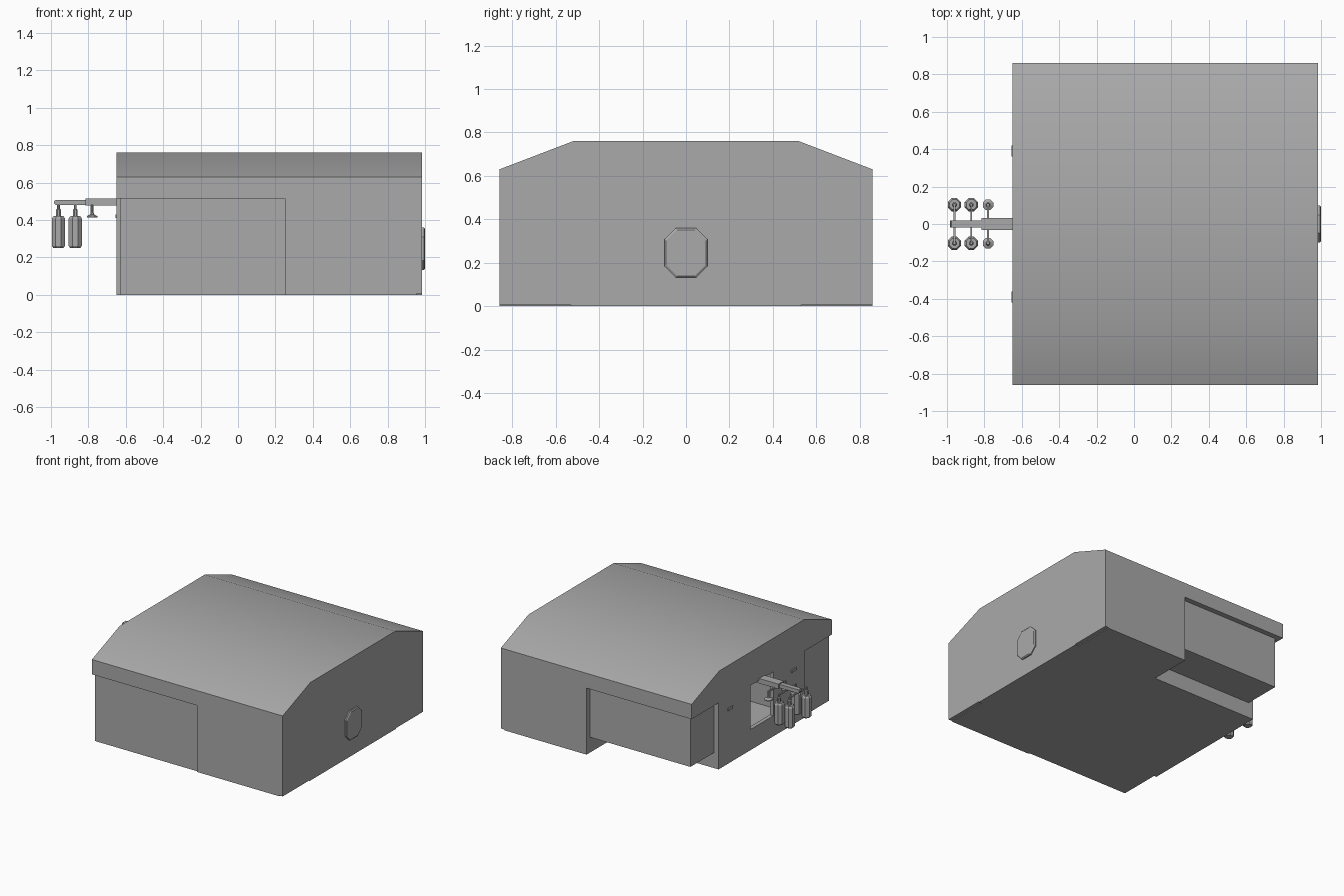
import bpy
import bmesh
import math

old = bpy.data.objects.get("Cube")
if old:
    bpy.data.objects.remove(old, do_unlink=True)

grey = bpy.data.materials.new("plain_grey")
grey.use_nodes = True
COLOUR = (0.4, 0.4, 0.4, 1)
grey.diffuse_color = COLOUR
grey.node_tree.nodes["Principled BSDF"].inputs["Base Color"].default_value = COLOUR


def finish(name, bm):
    bmesh.ops.recalc_face_normals(bm, faces=bm.faces)
    mesh = bpy.data.meshes.new(name)
    bm.to_mesh(mesh)
    bm.free()
    mesh.materials.append(grey)
    obj = bpy.data.objects.new(name, mesh)
    bpy.context.collection.objects.link(obj)
    return obj


def box(name, x, y, z):
    """Box from (min, max) ranges."""
    bm = bmesh.new()
    bmesh.ops.create_cube(bm, size=1)
    for v in bm.verts:
        v.co = [lo + (c + 0.5) * (hi - lo) for c, (lo, hi) in zip(v.co, (x, y, z))]
    return finish(name, bm)


def loft(name, rings):
    """Skin a list of matching closed rings and cap both ends."""
    bm = bmesh.new()
    loops = [[bm.verts.new(p) for p in ring] for ring in rings]
    n = len(loops[0])
    for a, b in zip(loops, loops[1:]):
        for i in range(n):
            j = (i + 1) % n
            bm.faces.new((a[i], a[j], b[j], b[i]))
    bm.faces.new(loops[0])
    bm.faces.new(loops[-1])
    return finish(name, bm)


def lathe(name, x, y, profile, sides=8):
    """Faceted turned part around a vertical axis; profile is (radius, z)."""
    angles = [math.tau * (i + 0.5) / sides for i in range(sides)]
    return loft(name, [[(x + r * math.cos(a), y + r * math.sin(a), z)
                        for a in angles] for r, z in profile])


def cut(target, cutter):
    mod = target.modifiers.new("cut", "BOOLEAN")
    mod.operation = "DIFFERENCE"
    mod.solver = "EXACT"
    mod.object = cutter
    bpy.context.view_layer.objects.active = target
    bpy.ops.object.modifier_apply(modifier=mod.name)
    bpy.data.objects.remove(cutter, do_unlink=True)


# Building shell with a flat-topped, sloping roof
LEFT, RIGHT = -0.65, 0.985
section = [(-0.86, 0), (0.86, 0), (0.86, 0.63), (0.52, 0.76), (-0.52, 0.76), (-0.86, 0.63)]
shell = loft("building_shell", [[(x, y, z) for y, z in section] for x in (LEFT, RIGHT)])

# Hollow room and the opening in its end wall
cut(shell, box("room_cutter", (-0.62, 0.95), (-0.5, 0.5), (0.015, 0.72)))
cut(shell, box("opening_cutter", (-0.8, -0.55), (-0.14, 0.14), (0.16, 0.5)))

# Corner bays and shallow notches under the far wall
for s in (-1, 1):
    cut(shell, box("bay_cutter", (-0.8, 0.25), sorted((s * 0.53, s * 1.0)), (-0.1, 0.515)))
    cut(shell, box("notch_cutter", (0.955, 1.1), sorted((s * 0.53, s * 1.0)), (-0.1, 0.006)))

bpy.ops.object.select_all(action="DESELECT")
shell.select_set(True)
bpy.context.view_layer.objects.active = shell
bpy.ops.object.shade_smooth_by_angle(angle=math.radians(30))

# Closed front bay and raised back bay
box("front_bay", (-0.63, 0.26), (-0.85, -0.52), (0, 0.52))
box("back_bay", (-0.612, 0.26), (0.52, 0.82), (0.12, 0.52))

# Eight-sided hatch on the left wall
hatch = []
for x, inset in ((0.975, 0), (0.994, 0), (1.0, 0.007)):
    w, h, c = 0.098 - inset, 0.113 - inset, 0.05
    corners = [(w, h - c), (w - c, h), (c - w, h), (-w, h - c),
               (-w, c - h), (c - w, -h), (w - c, -h), (w, c - h)]
    hatch.append([(x, y, z + 0.246) for y, z in corners])
loft("wall_hatch", hatch)

# Small wall fittings
for y in (-0.39, 0.39):
    box("wall_fitting", (-0.656, -0.645), (y - 0.03, y + 0.03), (0.41, 0.43))

# Outrigger arm with a rounded tip
box("arm_bracket", (-0.815, -0.56), (-0.033, 0.033), (0.477, 0.515))
box("arm_beam", (-0.975, -0.8), (-0.018, 0.018), (0.48, 0.508))
tip = [(-0.97 - 0.014 * math.cos(a), 0.494 + 0.014 * math.sin(a))
       for a in (math.tau * i / 10 for i in range(10))]
loft("arm_tip", [[(x, y, z) for x, z in tip] for y in (-0.018, 0.018)])

# Cross rods carrying hanging canisters and small end discs
for x in (-0.96, -0.87, -0.78):
    box("cross_rod", (x - 0.005, x + 0.005), (-0.105, 0.105), (0.47, 0.482))
    for y in (-0.103, 0.103):
        if x < -0.8:
            lathe("hanging_canister", x, y, [(0.029, 0.25), (0.038, 0.262), (0.038, 0.408), (0.029, 0.42)])
            lathe("canister_neck", x, y, [(0.014, 0.415), (0.014, 0.455), (0.008, 0.46), (0.008, 0.48)])
        else:
            lathe("hanging_disc", x, y, [(0.031, 0.413), (0.031, 0.42), (0.012, 0.43),
                                         (0.008, 0.44), (0.008, 0.48)])
